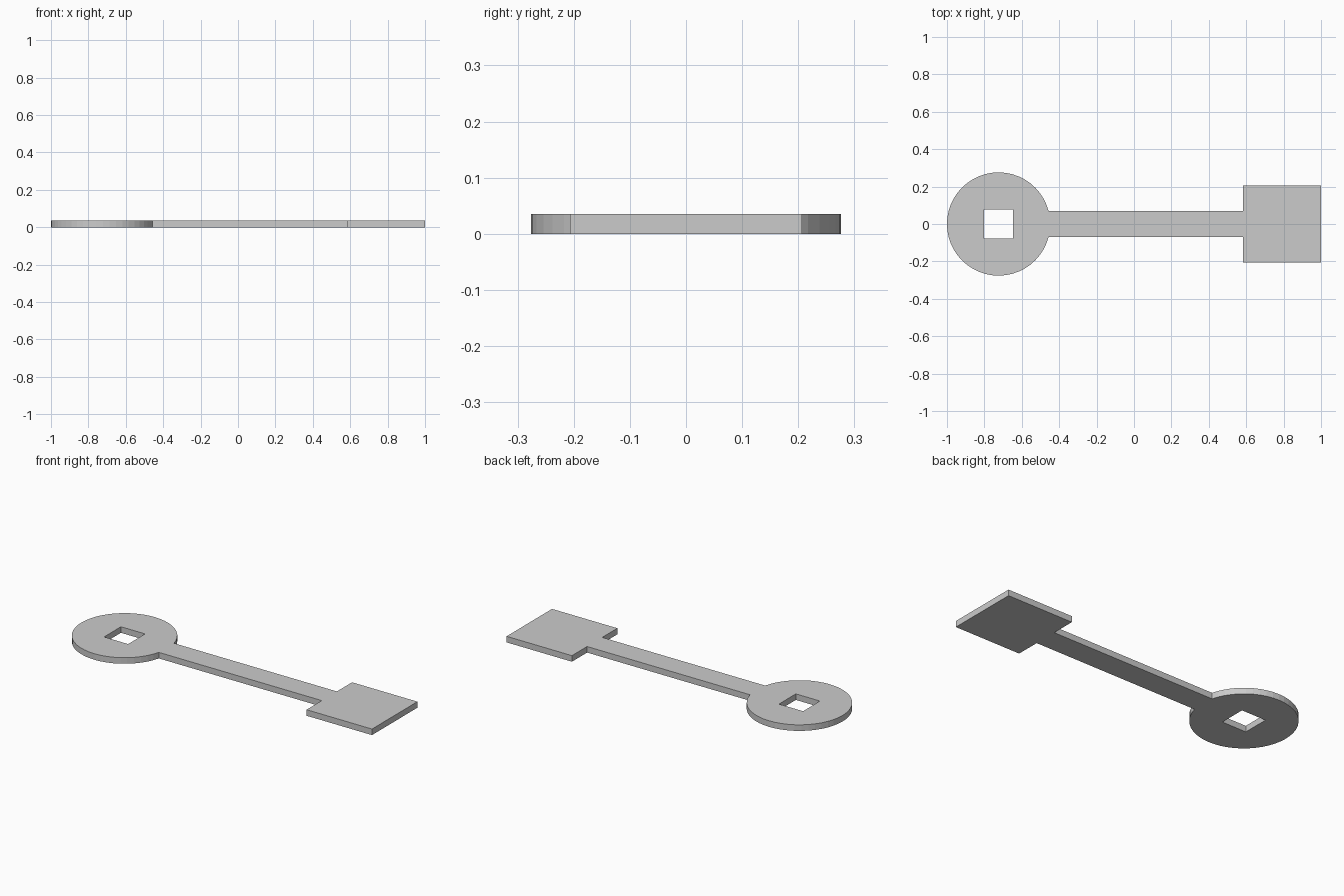
import bpy
import math

if "Cube" in bpy.data.objects:
    bpy.data.objects.remove(bpy.data.objects["Cube"])

THICK = 0.035
RING_X, RING_R = -0.724, 0.276   # round head
HOLE = 0.077                     # half side of square hole
BAR = 0.069                      # half width of bar
PAD_X, PAD = 0.583, 0.207        # square end: inner x, half width


def add_loop(curve, points):
    """Add one closed straight-sided outline to a filled 2D curve."""
    spline = curve.splines.new('POLY')
    spline.points.add(len(points) - 1)
    for p, (x, y) in zip(spline.points, points):
        p.co = (x, y, 0, 1)
    spline.use_cyclic_u = True


curve = bpy.data.curves.new("key_plate", 'CURVE')
curve.dimensions = '2D'
curve.fill_mode = 'BOTH'
curve.extrude = THICK / 2

# Outer outline: round head, then bar and square end
start = math.asin(BAR / RING_R)
steps = 44
outline = []
for i in range(steps + 1):
    a = start + (2 * math.pi - 2 * start) * i / steps
    outline.append((RING_X + RING_R * math.cos(a), RING_R * math.sin(a)))
outline += [(PAD_X, -BAR), (PAD_X, -PAD), (1, -PAD),
            (1, PAD), (PAD_X, PAD), (PAD_X, BAR)]
add_loop(curve, outline)

# Square hole in the head
add_loop(curve, [(RING_X + sx * HOLE, sy * HOLE)
                 for sx, sy in ((-1, -1), (-1, 1), (1, 1), (1, -1))])

plate = bpy.data.objects.new("key_plate", curve)
plate.location.z = THICK / 2
bpy.context.collection.objects.link(plate)

# Turn the filled profile into a flat-shaded mesh
bpy.context.view_layer.objects.active = plate
plate.select_set(True)
bpy.ops.object.convert(target='MESH')
plate = bpy.context.object
plate.data.polygons.foreach_set("use_smooth", [False] * len(plate.data.polygons))
